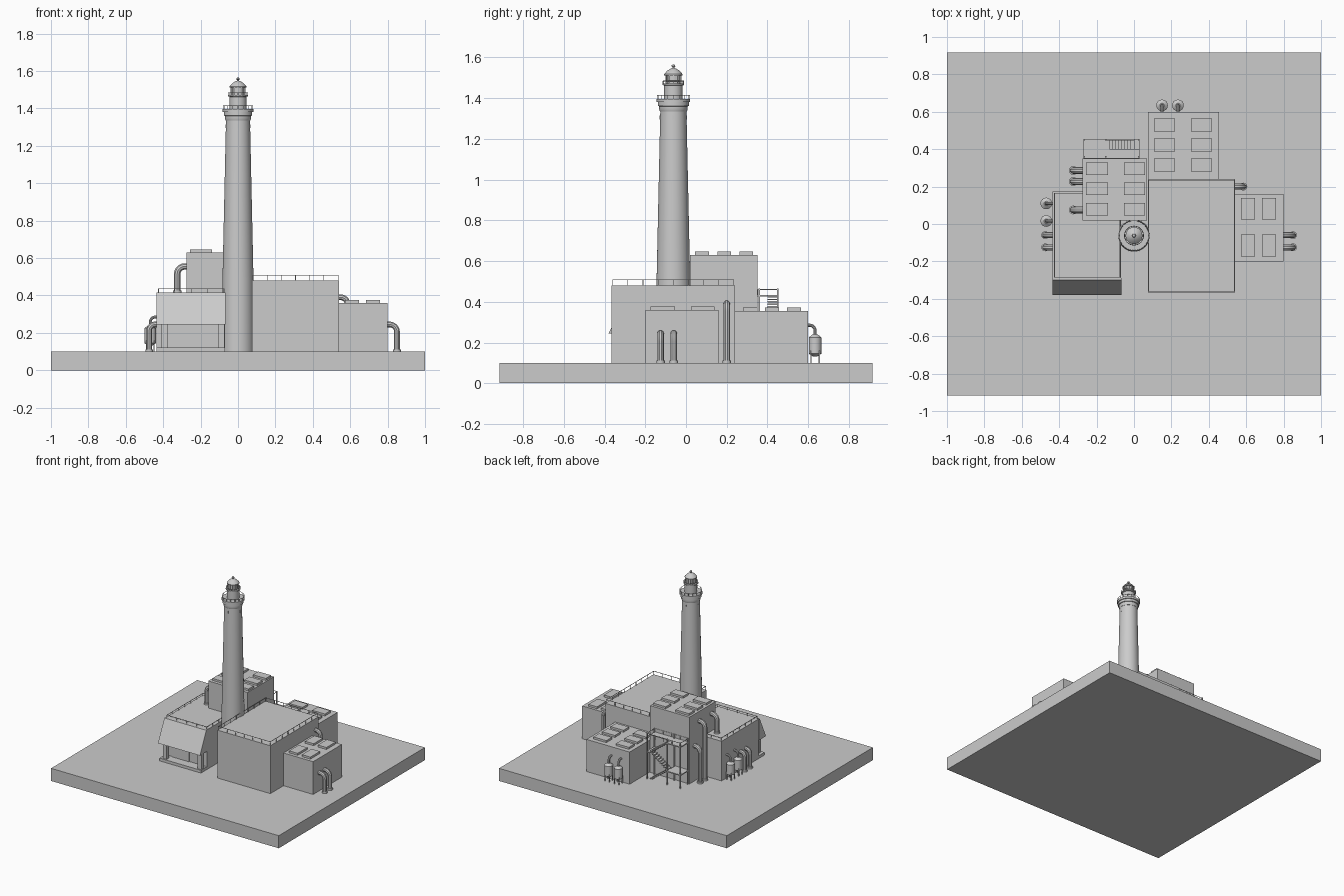
import bpy, bmesh, math
from mathutils import Vector

if "Cube" in bpy.data.objects:
    bpy.data.objects.remove(bpy.data.objects["Cube"])

stone = bpy.data.materials.new("plain_grey")
GREY = (0.6, 0.6, 0.6, 1)
stone.diffuse_color = GREY
stone.use_nodes = True
stone.node_tree.nodes["Principled BSDF"].inputs["Base Color"].default_value = GREY

GROUND = 0.10
smooth_parts = []


def add_mesh(name, mesh, smooth=False):
    ob = bpy.data.objects.new(name, mesh)
    bpy.context.scene.collection.objects.link(ob)
    mesh.materials.clear()
    mesh.materials.append(stone)
    if smooth:
        smooth_parts.append(ob)
    return ob


def from_bmesh(name, bm, smooth=False):
    bmesh.ops.recalc_face_normals(bm, faces=bm.faces)
    mesh = bpy.data.meshes.new(name)
    bm.to_mesh(mesh)
    bm.free()
    return add_mesh(name, mesh, smooth)


def box_into(bm, x, y, z):
    verts = bmesh.ops.create_cube(bm, size=1)["verts"]
    for v in verts:
        v.co = [sum(r) / 2 + c * (r[1] - r[0]) for r, c in zip((x, y, z), v.co)]


def boxes(name, ranges):
    bm = bmesh.new()
    for r in ranges:
        box_into(bm, *r)
    return from_bmesh(name, bm)


def lathe(name, profile, x, y, sides=32):
    bm = bmesh.new()
    rings = []
    for r, z in profile:
        rings.append([bm.verts.new((x + r * math.cos(math.tau * i / sides),
                                    y + r * math.sin(math.tau * i / sides), z))
                      for i in range(sides)])
    for a, b in zip(rings, rings[1:]):
        for i in range(sides):
            j = (i + 1) % sides
            bm.faces.new((a[i], a[j], b[j], b[i]))
    bm.faces.new(rings[0])
    bm.faces.new(rings[-1])
    return from_bmesh(name, bm, True)


def tube(name, points, radius, cyclic=False, res=3):
    curve = bpy.data.curves.new(name, "CURVE")
    curve.dimensions = "3D"
    curve.bevel_depth = radius
    curve.bevel_resolution = res
    curve.use_fill_caps = True
    spline = curve.splines.new("POLY")
    spline.points.add(len(points) - 1)
    for p, co in zip(spline.points, points):
        p.co = (*co, 1)
    spline.use_cyclic_u = cyclic
    temp = bpy.data.objects.new(name, curve)
    mesh = bpy.data.meshes.new_from_object(temp)
    bpy.data.objects.remove(temp)
    return add_mesh(name, mesh, res > 1)


def elbow(name, wall, out, reach, bottom, radius, flange=True):
    """Pipe leaving a wall along `out`, bending down to `bottom`."""
    wall, out, down = Vector(wall), Vector(out), Vector((0, 0, -1))
    bend = reach * 0.8
    centre = wall + out * (reach - bend) + down * bend
    pts = [wall - out * 0.01]
    for i in range(9):
        a = math.pi / 2 * i / 8
        pts.append(centre + out * bend * math.sin(a) - down * bend * math.cos(a))
    end = wall + out * reach
    pts.append(Vector((end.x, end.y, bottom)))
    tube(name, pts, radius)
    if flange:
        lathe(name + "_flange", [(radius * 1.3, bottom), (radius * 1.3, bottom + 0.012)],
              end.x, end.y, 16)


def tank(name, wall, out):
    """Small legged tank with a pipe into the wall."""
    c = Vector(wall) + Vector(out) * 0.034
    lathe(name, [(0.012, 0.132), (0.031, 0.145), (0.031, 0.225), (0.012, 0.24)], c.x, c.y, 20)
    elbow(name + "_pipe", wall, out, 0.034, 0.235, 0.008, False)
    bm = bmesh.new()
    for sx in (-1, 1):
        for sy in (-1, 1):
            x, y = c.x + sx * 0.02, c.y + sy * 0.02
            box_into(bm, (x - 0.003, x + 0.003), (y - 0.003, y + 0.003), (GROUND, 0.16))
    from_bmesh(name + "_legs", bm)


def railing(name, x, y, z, height, step=0.078):
    t = 0.0015
    bm = bmesh.new()
    top = (z + height - 2 * t, z + height)
    nx, ny = (max(1, round((r[1] - r[0]) / step)) for r in (x, y))
    for yy in y:
        box_into(bm, (x[0] - t, x[1] + t), (yy - t, yy + t), top)
        for i in range(nx + 1):
            xx = x[0] + (x[1] - x[0]) * i / nx
            box_into(bm, (xx - t, xx + t), (yy - t, yy + t), (z, z + height))
    for xx in x:
        box_into(bm, (xx - t, xx + t), (y[0] - t, y[1] + t), top)
        for i in range(1, ny):
            yy = y[0] + (y[1] - y[0]) * i / ny
            box_into(bm, (xx - t, xx + t), (yy - t, yy + t), (z, z + height))
    from_bmesh(name, bm)


def skylights(name, xs, ys, z):
    boxes(name, [(x, y, (z - 0.005, z + 0.016)) for x in xs for y in ys])


# Ground slab and building blocks
boxes("ground_slab", [((-1, 1), (-0.917, 0.917), (0, GROUND))])
boxes("main_hall", [((0.075, 0.54), (-0.365, 0.24), (GROUND, 0.48))])
boxes("side_annex", [((0.54, 0.80), (-0.20, 0.16), (GROUND, 0.36))])
boxes("back_annex", [((0.075, 0.455), (0.24, 0.60), (GROUND, 0.355))])
boxes("tall_block", [((-0.275, 0.07), (0.02, 0.35), (GROUND, 0.63))])
boxes("porch_house", [((-0.435, -0.07), (-0.29, 0.175), (GROUND, 0.415))])
railing("main_hall_railing", (0.08, 0.535), (-0.36, 0.235), 0.48, 0.03)
railing("porch_house_railing", (-0.425, -0.075), (-0.285, 0.165), 0.415, 0.022)

# Roof skylights
skylights("side_annex_skylights", [(0.572, 0.647), (0.684, 0.759)],
          [(0.025, 0.14), (-0.175, -0.055)], 0.36)
skylights("back_annex_skylights", [(0.107, 0.22), (0.305, 0.417)],
          [(0.28, 0.35), (0.388, 0.457), (0.495, 0.565)], 0.355)
skylights("tall_block_skylights", [(-0.257, -0.14), (-0.053, 0.06)],
          [(0.045, 0.112), (0.155, 0.222), (0.263, 0.33)], 0.63)

# Porch with sloping canopy
bm = bmesh.new()
section = [(-0.29, 0.415), (-0.30, 0.415), (-0.38, 0.245), (-0.29, 0.245)]
face = bm.faces.new([bm.verts.new((-0.437, y, z)) for y, z in section])
side = bmesh.ops.extrude_face_region(bm, geom=[face])["geom"]
bmesh.ops.translate(bm, vec=(0.369, 0, 0), verts=[g for g in side if isinstance(g, bmesh.types.BMVert)])
from_bmesh("porch_canopy", bm)
boxes("porch_floor", [((-0.435, -0.07), (-0.365, -0.28), (GROUND, 0.122))])
boxes("porch_columns", [((x - 0.017, x + 0.017), (-0.355, -0.325), (0.122, 0.25))
                        for x in (-0.395, -0.09)])
boxes("porch_door", [((-0.375, -0.225), (-0.296, -0.285), (0.122, 0.225))])

# Lighthouse tower, galleries and lantern
TX, TY = 0, -0.062
lathe("tower_shaft", [(0.086, GROUND), (0.083, 0.48), (0.064, 1.345)], TX, TY, 40)
lathe("tower_gallery", [(0.066, 1.335), (0.070, 1.345), (0.070, 1.36), (0.076, 1.362),
                        (0.076, 1.38), (0.082, 1.382), (0.082, 1.397)], TX, TY, 40)
lathe("watch_room", [(0.045, 1.39), (0.045, 1.462), (0.053, 1.465), (0.053, 1.472)], TX, TY)
lathe("lantern_room", [(0.036, 1.47), (0.036, 1.516)], TX, TY, 12)
lathe("lantern_roof", [(0.045, 1.512), (0.045, 1.518), (0.030, 1.535), (0.012, 1.546),
                       (0.005, 1.548), (0.005, 1.552), (0.010, 1.556), (0.008, 1.562),
                       (0.002, 1.566)], TX, TY, 24)


def circle(r, z, n):
    return [(TX + r * math.cos(math.tau * i / n), TY + r * math.sin(math.tau * i / n), z)
            for i in range(n)]


for label, r, z, h in (("gallery", 0.080, 1.395, 0.02), ("lantern", 0.051, 1.47, 0.014)):
    tube(label + "_rail", circle(r, z + h, 32), 0.0015, True, 0)
    boxes(label + "_rail_posts", [((x - 0.0015, x + 0.0015), (y - 0.0015, y + 0.0015), (z, z + h))
                                  for x, y, _ in circle(r, z, 16)])
boxes("lantern_bars", [((x - 0.002, x + 0.002), (y - 0.002, y + 0.002), (1.47, 1.515))
                       for x, y, _ in circle(0.037, 0, 12)])
boxes("tower_windows", [((x - 0.004, x + 0.004), (y - 0.004, y + 0.004), (1.295, 1.315))
                        for x, y, _ in circle(0.063, 0, 4)])

# Wall pipes
EAST, WEST, NORTH = (1, 0, 0), (-1, 0, 0), (0, 1, 0)
for y in (-0.06, -0.125):
    elbow("side_annex_pipe", (0.80, y, 0.245), EAST, 0.05, GROUND, 0.016)
    elbow("porch_house_pipe", (-0.435, y, 0.245), WEST, 0.04, GROUND, 0.016)
elbow("main_hall_pipe", (0.54, 0.20, 0.39), EAST, 0.045, GROUND, 0.016)
elbow("tall_block_pipe_short", (-0.275, 0.286, 0.38), WEST, 0.05, GROUND, 0.018)
elbow("tall_block_pipe_long", (-0.275, 0.227, 0.555), WEST, 0.05, GROUND, 0.018)
elbow("tall_block_pipe_roof", (-0.275, 0.075, 0.555), WEST, 0.05, 0.415, 0.018)

# Tanks
for x in (0.15, 0.235):
    tank("back_tank", (x, 0.60, 0.285), NORTH)
for y in (0.11, 0.016):
    tank("porch_house_tank", (-0.435, y, 0.285), WEST)

# Outside staircase: posts, landings and zigzag flights
landing = [((-0.27, 0.03), (0.35, 0.40), (0.425, 0.433)),
           ((-0.27, -0.15), (0.40, 0.455), (0.425, 0.433))]
for x, z in (((-0.27, -0.15), 0.21), ((0.0, 0.03), 0.318)):
    landing.append((x, (0.35, 0.455), (z - 0.008, z)))
boxes("stair_landings", landing)
boxes("stair_posts", [((x - 0.004, x + 0.004), (y - 0.004, y + 0.004), (GROUND, 0.465))
                      for x in (-0.266, -0.15, 0.026) for y in (0.36, 0.451)])
railing("stair_railing", (-0.268, 0.028), (0.352, 0.453), 0.43, 0.032)
steps = []
for flight in range(3):
    for i in range(9):
        x = -0.15 + 0.15 * ((i + 0.5) / 9 if flight % 2 else 1 - (i + 0.5) / 9)
        z = GROUND + 0.109 * (flight + (i + 1) / 9)
        steps.append(((x - 0.01, x + 0.01), (0.40, 0.45), (z - 0.006, z)))
boxes("stair_steps", steps)

# Smooth the round parts, keeping sharp rims
bpy.ops.object.select_all(action="DESELECT")
for ob in smooth_parts:
    ob.select_set(True)
bpy.context.view_layer.objects.active = smooth_parts[0]
bpy.ops.object.shade_smooth_by_angle(angle=math.radians(35))
